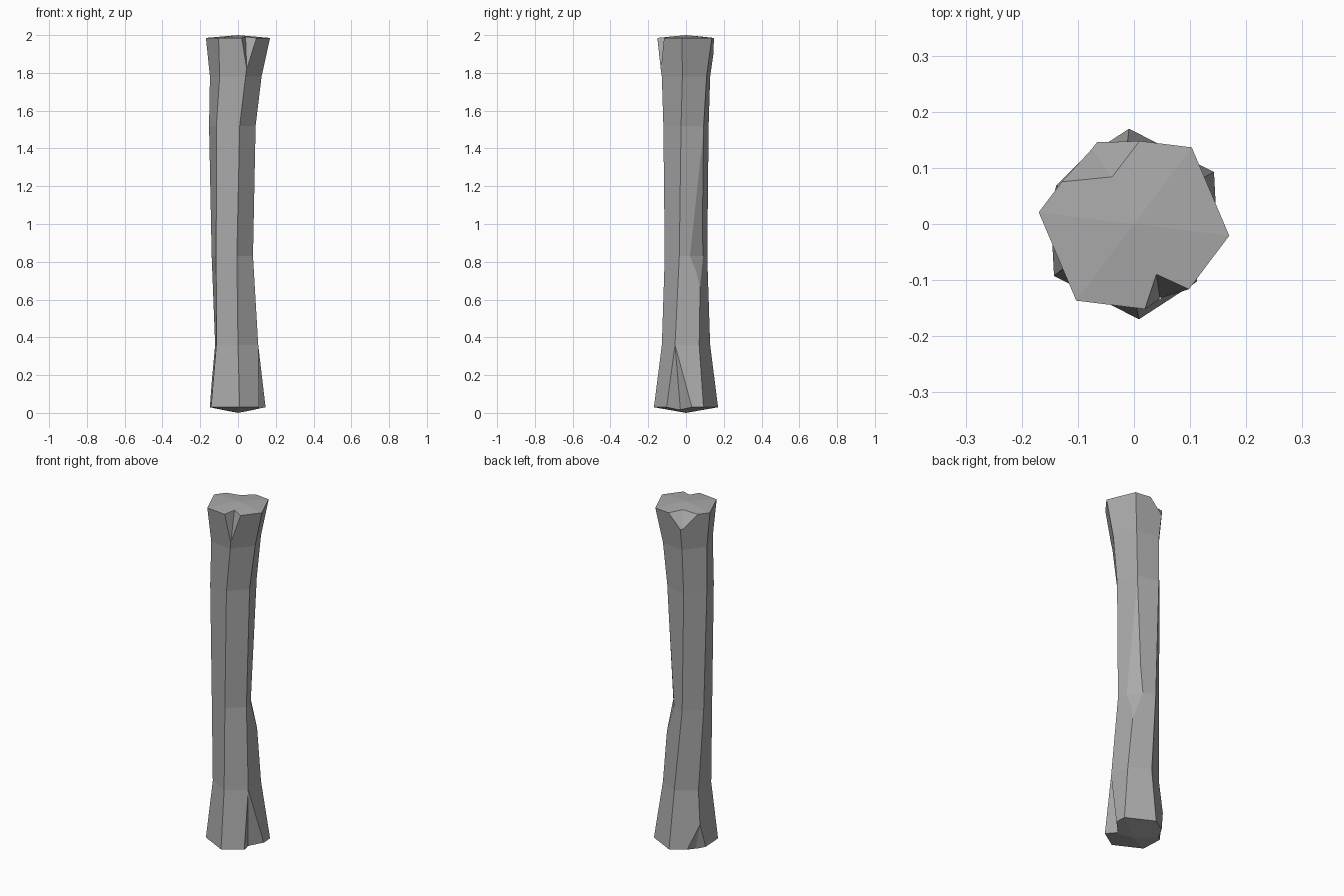
import bpy, bmesh
from math import cos, sin, radians
from mathutils import Vector as V

if "Cube" in bpy.data.objects:
    bpy.data.objects.remove(bpy.data.objects["Cube"])

stone = bpy.data.materials.new("grey_stone")
grey = (0.4, 0.4, 0.4, 1)
stone.use_nodes = True
stone.diffuse_color = grey
stone.node_tree.nodes["Principled BSDF"].inputs["Base Color"].default_value = grey


def make_object(name, bm):
    bmesh.ops.recalc_face_normals(bm, faces=bm.faces)
    mesh = bpy.data.meshes.new(name)
    bm.to_mesh(mesh)
    bm.free()
    mesh.materials.append(stone)
    obj = bpy.data.objects.new(name, mesh)
    bpy.context.collection.objects.link(obj)
    return obj


def build_shaft():
    # Six-sided twisted shaft: height, x offset, radius, twist in degrees
    rings = [(.03, 0, .17, 33), (.36, -.007, .128, 33), (.83, -.03, .115, 42),
             (1.52, -.03, .126, 48), (1.78, -.012, .138, 52), (1.985, 0, .171, 53)]
    bm = bmesh.new()
    loops = []
    for z, cx, r, twist in rings:
        angles = [radians(twist + 60 * k) for k in range(6)]
        loops.append([bm.verts.new((cx + r * cos(a), r * sin(a), z)) for a in angles])
    for low, high in zip(loops, loops[1:]):
        for k in range(6):
            n = (k + 1) % 6
            bm.faces.new((low[k], low[n], high[n], high[k]))
    # Shallow pointed ends
    for loop, z in ((loops[0], 0), (loops[-1], 2)):
        tip = bm.verts.new((0, 0, z))
        for k in range(6):
            bm.faces.new((loop[k], loop[(k + 1) % 6], tip))
    return make_object("pillar", bm)


def cut(target, points):
    # Subtract the convex hull of the points
    bm = bmesh.new()
    for p in points:
        bm.verts.new(p)
    bmesh.ops.convex_hull(bm, input=bm.verts)
    cutter = make_object("chip_cutter", bm)
    cutter.hide_render = True
    mod = target.modifiers.new("chip", "BOOLEAN")
    mod.operation = "DIFFERENCE"
    mod.solver = "EXACT"
    mod.object = cutter
    bpy.context.view_layer.objects.active = target
    bpy.ops.object.modifier_apply(modifier=mod.name)
    bpy.data.objects.remove(cutter)


def rim_chip(target, apex, inner, side_a, side_b):
    # Wedge opening outward from the inner point, narrowing to the apex
    apex, inner, a, b = map(V, (apex, inner, side_a, side_b))
    spread = [inner, inner + (a - inner) * 4, inner + (b - inner) * 4]
    cut(target, [apex] + [apex + (p - apex) * 1.5 for p in spread])


pillar = build_shaft()

# Chips on the top rim
rim_chip(pillar, (.046, -.13, 1.83), (.04, -.09, 1.99), (.02, -.15, 1.985), (.095, -.115, 1.985))
rim_chip(pillar, (-.078, .138, 1.9), (-.04, .085, 1.99), (.01, .148, 1.985), (-.13, .075, 1.985))

# Chips on the bottom rim
rim_chip(pillar, (.107, -.058, .36), (.085, -.03, .02), (.112, -.102, .03), (.145, .03, .03))
rim_chip(pillar, (-.143, .067, .19), (-.11, .07, .02), (-.09, .117, .03), (-.15, .03, .03))

# Long flat chip on the back corner
left, right = V((.068, .02, .83)), V((.015, .09, .83))
step = left - right
cut(pillar, [(.055, .094, 1.52), (.073, .077, .65), left + step * 2, right - step * 2, (.25, .25, .8)])
